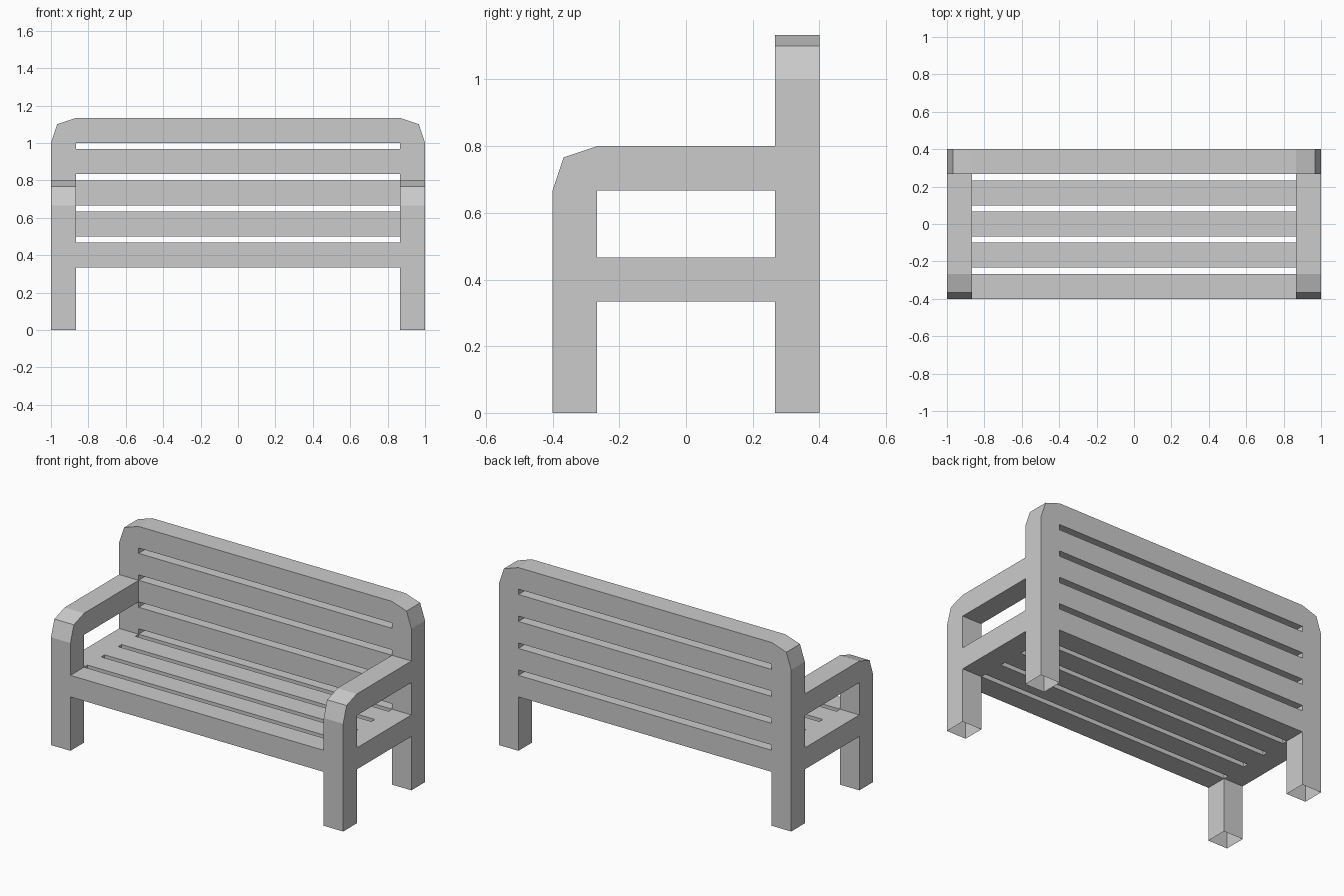
import bpy, bmesh
from mathutils import Vector

if "Cube" in bpy.data.objects:
    bpy.data.objects.remove(bpy.data.objects["Cube"])

T = 2 / 15          # thickness of every beam
STEP = 1 / 6        # slat spacing (beam + gap)
Z0 = 1 / 3          # underside of the seat


def prism(name, profile, axis, lo, hi, open_sides=(), caps=True, mirror=False):
    """Extrude a 2D profile along an axis; open_sides are edge indices left without a face."""
    def place(p, d):
        a, b = p
        return Vector((d, a, b)) if axis == 'X' else Vector((a, d, b))

    bm = bmesh.new()
    rings = [[bm.verts.new(place(p, d)) for p in profile] for d in (lo, hi)]
    n = len(profile)
    for i in range(n):
        if i not in open_sides:
            j = (i + 1) % n
            bm.faces.new((rings[0][i], rings[0][j], rings[1][j], rings[1][i]))
    if caps:
        bm.faces.new(rings[0][::-1])
        bm.faces.new(rings[1])
    bmesh.ops.recalc_face_normals(bm, faces=bm.faces[:])
    mesh = bpy.data.meshes.new(name)
    bm.to_mesh(mesh)
    bm.free()
    obj = bpy.data.objects.new(name, mesh)
    bpy.context.collection.objects.link(obj)
    if mirror:
        mod = obj.modifiers.new("mirror", 'MIRROR')
        mod.use_mirror_merge = False
    return obj


def rect(a, b):
    return [(a, b), (a + T, b), (a + T, b + T), (a, b + T)]


inner = 1 - T       # inside face of the legs in x
top = 1 + T         # top of the backrest
back_y = 0.4 - T    # front face of the backrest

# Back legs and top rail as one arch, foot ends left open
half = [(inner, 1), (inner, 0), (1, 0), (1, 1), (1 - 1 / 30, 1.1), (inner, top)]
arch = half + [(-x, z) for x, z in reversed(half)]
prism("back_frame", arch, 'Y', back_y, 0.4, open_sides=(1, 9))

# Front legs with armrests, foot and rear joint left open
arm = [(-0.4, 0), (-0.4, 2 / 3), (-0.4 + 1 / 30, 0.8 - 1 / 30), (-back_y, 0.8),
       (back_y, 0.8), (back_y, 2 / 3), (-back_y, 2 / 3), (-back_y, 0)]
prism("front_leg_armrest", arm, 'X', inner, 1, open_sides=(4, 7), mirror=True)

# Side rails of the seat
rail = [(-back_y, Z0), (back_y, Z0), (back_y, Z0 + T), (-back_y, Z0 + T)]
prism("side_rail", rail, 'X', inner, 1, open_sides=(1, 3), mirror=True)

# Seat and backrest slats
for i in range(4):
    prism(f"seat_slat_{i + 1}", rect(-0.4 + i * STEP, Z0), 'X', -inner, inner, caps=False)
    prism(f"back_slat_{i + 1}", rect(back_y, Z0 + i * STEP), 'X', -inner, inner, caps=False)
